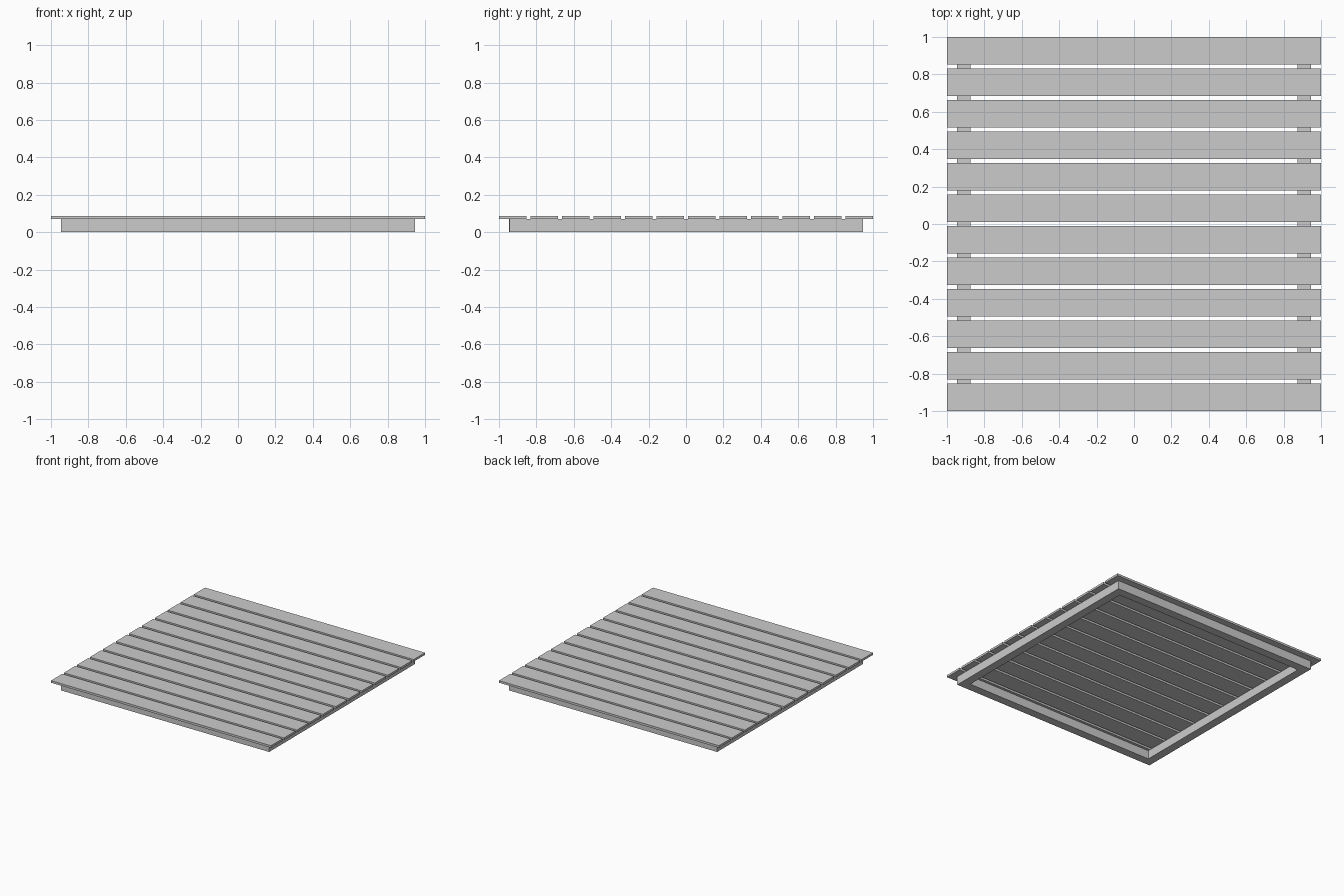
import bpy

if "Cube" in bpy.data.objects:
    bpy.data.objects.remove(bpy.data.objects["Cube"])

FRAME_H = 0.07      # height of the base frame
FRAME_R = 0.945     # half size of the base frame
BEAM = 0.07         # beam width
TOP = 0.0875        # top of the slats
COUNT = 12
SLAT_W = 0.147


def box(name, x0, x1, y0, y1, z0, z1):
    bpy.ops.mesh.primitive_cube_add(
        size=1, location=((x0 + x1) / 2, (y0 + y1) / 2, (z0 + z1) / 2))
    ob = bpy.context.object
    ob.name = name
    ob.scale = (x1 - x0, y1 - y0, z1 - z0)
    bpy.ops.object.transform_apply(location=False, rotation=False, scale=True)
    return ob


# Base frame: two full-length side beams with front and back beams between
inner = FRAME_R - BEAM
box("left_beam", -FRAME_R, -inner, -FRAME_R, FRAME_R, 0, FRAME_H)
box("right_beam", inner, FRAME_R, -FRAME_R, FRAME_R, 0, FRAME_H)
box("front_beam", -inner, inner, -FRAME_R, -inner, 0, FRAME_H)
box("back_beam", -inner, inner, inner, FRAME_R, 0, FRAME_H)

# Deck slats, evenly spaced from front to back
pitch = (2 - SLAT_W) / (COUNT - 1)
for i in range(COUNT):
    y = -1 + i * pitch
    box(f"deck_slat_{i + 1}", -1, 1, y, y + SLAT_W, FRAME_H, TOP)
